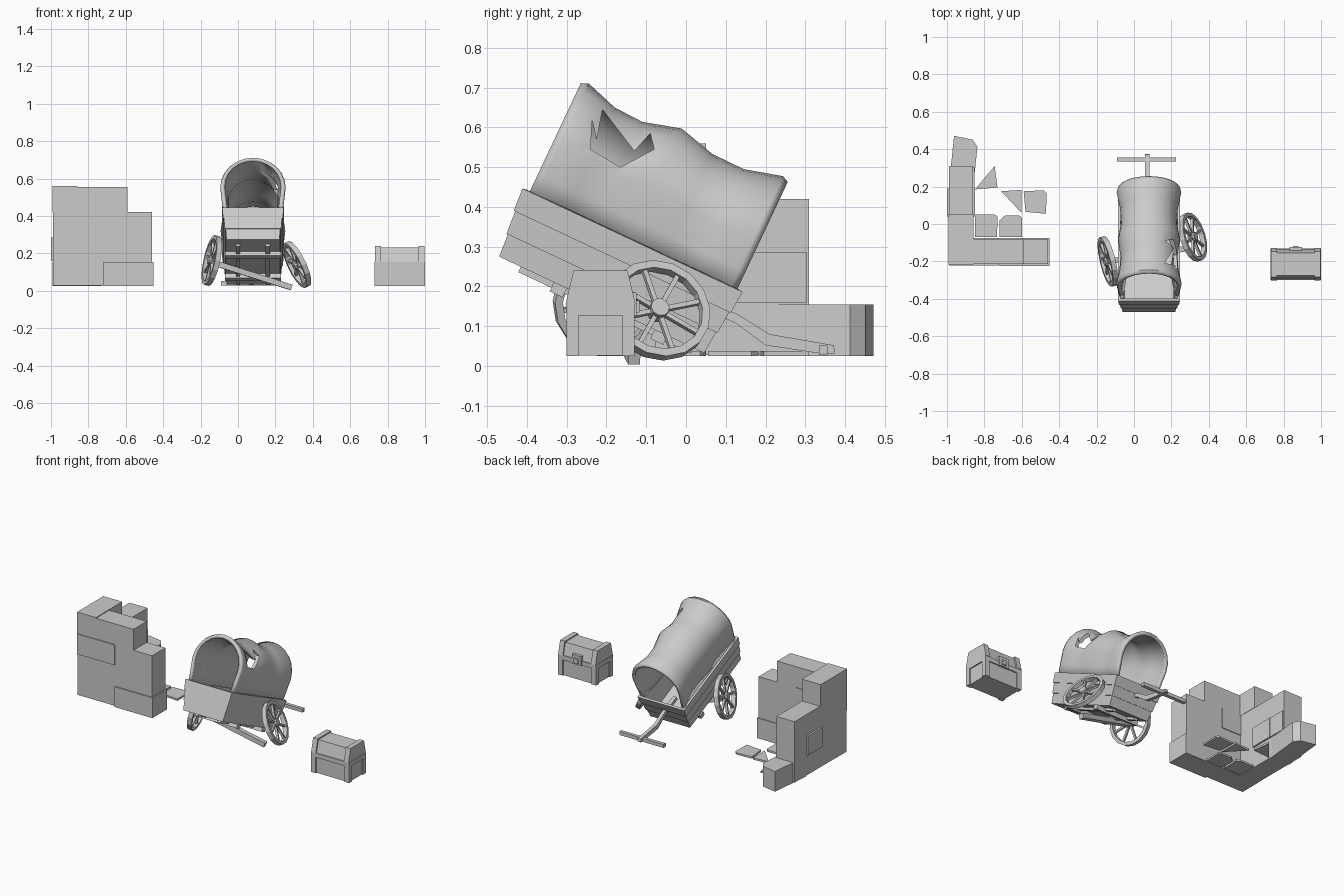
import bpy, bmesh, math
from mathutils import Matrix, Vector, Euler

if "Cube" in bpy.data.objects:
    bpy.data.objects.remove(bpy.data.objects["Cube"])

I = Matrix.Identity(4)


def mesh(name, verts, faces, M=I):
    bm = bmesh.new()
    vs = [bm.verts.new(M @ Vector(v)) for v in verts]
    for f in faces:
        bm.faces.new([vs[i] for i in f])
    bmesh.ops.recalc_face_normals(bm, faces=bm.faces)
    me = bpy.data.meshes.new(name)
    bm.to_mesh(me)
    bm.free()
    ob = bpy.data.objects.new(name, me)
    bpy.context.collection.objects.link(ob)
    return ob


def prism(name, pts, axis, a, b, M=I):
    """Extrude a 2D outline along an axis from a to b."""
    def place(p, c):
        return {'x': (c, p[0], p[1]), 'y': (p[0], c, p[1]), 'z': (p[0], p[1], c)}[axis]
    n = len(pts)
    verts = [place(p, c) for c in (a, b) for p in pts]
    faces = [list(range(n)), list(range(n, 2 * n))]
    faces += [(i, (i + 1) % n, n + (i + 1) % n, n + i) for i in range(n)]
    return mesh(name, verts, faces, M)


def box(name, x, y, z, M=I):
    return prism(name, [(x[0], y[0]), (x[1], y[0]), (x[1], y[1]), (x[0], y[1])], 'z', *z, M)


def beam(name, p, q, w, h):
    """Rectangular bar between two points."""
    p, q = Vector(p), Vector(q)
    M = Matrix.Translation(p) @ (q - p).to_track_quat('Y', 'Z').to_matrix().to_4x4()
    return box(name, (-w / 2, w / 2), (0, (q - p).length), (-h / 2, h / 2), M)


def rings(name, rows, closed, M=I, cap=False):
    """Skin a list of equally long point rows."""
    n = len(rows[0])
    verts = [v for r in rows for v in r]
    faces = []
    for i in range(len(rows) - 1):
        for j in range(n if closed else n - 1):
            k = (j + 1) % n
            faces.append((i * n + j, i * n + k, (i + 1) * n + k, (i + 1) * n + j))
    if cap:
        faces.append(list(range(n)))
    return mesh(name, verts, faces, M)


def smooth(ob, angle=40):
    bpy.ops.object.select_all(action='DESELECT')
    ob.select_set(True)
    bpy.context.view_layer.objects.active = ob
    bpy.ops.object.shade_smooth_by_angle(angle=math.radians(angle))


# Wagon frame: pitched nose-up about x
W = Matrix.Translation((0.08, -0.47, 0.275)) @ Matrix.Rotation(math.radians(-25.2), 4, 'X')

# Wagon bed: flared open box of three overlapping planks
rows = []
for i, v in enumerate((0, .06, .06, .12, .12, .18)):
    t, o = v / .18, .004 * (i // 2)
    w, a, b = .141 + .016 * t + o, -.012 * t - o, .57 + .014 * t + o
    rows.append([(-w, a, v), (w, a, v), (w, b, v), (-w, b, v)])
bed = rings("wagon_bed", rows, True, W, cap=True)
m = bed.modifiers.new("thick", 'SOLIDIFY')
m.thickness, m.offset = .018, -1

# Undercarriage
for u in (.17, .45):
    box("cross_beam", (-.15, .15), (u - .018, u + .018), (-.025, .001), W)
for x in (-.08, .08):
    box("bed_runner", (x - .012, x + .012), (.06, .54), (-.015, .001), W)
beam("loose_axle", (-.13, -.2, .15), (.285, -.13, .018), .03, .03)

# Canopy: hooped cloth, sagging between the hoops
rows = []
for u, r, top in ((.0, .168, .482), (.018, .175, .490), (.104, .158, .463), (.182, .152, .46),
                  (.278, .165, .487), (.375, .15, .462), (.463, .154, .461),
                  (.56, .173, .487), (.577, .168, .479)):
    c = top - r
    row = [(r * .9, u, .165), (r * .95, u, .23)]
    row += [(r * math.cos(math.pi * k / 12), u, c + r * math.sin(math.pi * k / 12)) for k in range(13)]
    row += [(-r * .95, u, .23), (-r * .9, u, .165)]
    rows.append(row)
canopy = rings("canopy", rows, False, W)
smooth(canopy)
m = canopy.modifiers.new("cloth", 'SOLIDIFY')
m.thickness, m.offset = .02, -1
# make sure thickness goes towards the inside of the tunnel
mid = W @ Vector((0, .28, .3))
f = canopy.data.polygons[len(canopy.data.polygons) // 2]
if f.normal.dot(f.center - mid) < 0:
    canopy.data.flip_normals()
# Torn hole in the right side of the cloth
tear = prism("tear_cutter", [(-.24, .545), (-.236, .617), (-.225, .568), (-.21, .645), (-.13, .54),
                             (-.09, .585), (-.08, .545), (-.165, .50)], 'x', .1, .5)
tear.hide_render = True
tear.hide_set(True)
m = canopy.modifiers.new("tear", 'BOOLEAN')
m.object, m.operation, m.solver = tear, 'DIFFERENCE', 'EXACT'

# Tongue and cross bar
prism("tongue", [(.0, .165), (.125, .107), (.2, .052), (.345, .03), (.375, .032), (.372, .052),
                 (.21, .08), (.13, .13), (.01, .185)], 'x', .06, .082)
beam("tongue_bar", (-.09, .345, .04), (.225, .345, .04), .022, .022)


# Wheels: faceted rim, eight spokes, hub
def wheel(side, centre, normal, r):
    M = Matrix.Translation(centre) @ Vector(normal).to_track_quat('Z', 'Y').to_matrix().to_4x4()
    ring = lambda rad, z, n=16: [(rad * math.cos(2 * math.pi * k / n), rad * math.sin(2 * math.pi * k / n), z)
                                 for k in range(n)]
    h, ri = .014, r - .02
    rings(side + "_rim", [ring(r, -h), ring(r, h), ring(ri, h), ring(ri, -h), ring(r, -h)], True, M)
    prism(side + "_hub", [p[:2] for p in ring(.024, 0, 10)], 'z', -.02, .02, M)
    for k in range(8):
        S = M @ Matrix.Rotation(math.pi * k / 4 + .2, 4, 'Z')
        box(side + "_spoke", (.015, ri + .005), (-.006, .006), (-.007, .007), S)


wheel("right_wheel", (.314, -.07, .14), (.87, .27, .42), .133)
wheel("left_wheel", (-.14, -.2, .162), (1, .24, -.22), .136)

# Chest: body, frame, faceted lid and latch
box("chest_body", (.737, .993), (-.293, -.137), (.026, .155))
for x in (.73, .968):
    for y in (-.3, -.16):
        box("chest_post", (x, x + .032), (y, y + .03), (.025, .155))
for y in (-.3, -.142):
    box("chest_rail", (.73, 1), (y, y + .012), (.127, .155))
for x in (.73, .988):
    box("chest_side_rail", (x, x + .012), (-.3, -.13), (.127, .155))


def lid(name, g, a, b):
    prism(name, [(-.295 - g, .155), (-.275 - g, .232 + g), (-.155 + g, .232 + g), (-.135 + g, .155)], 'x', a, b)


lid("chest_lid", 0, .737, .993)
lid("chest_lid_band", .008, .732, .765)
lid("chest_lid_band", .008, .965, .998)
box("chest_latch", (.832, .898), (-.145, -.124), (.125, .185))
box("chest_latch_pin", (.85, .88), (-.14, -.117), (.135, .165))

# Ruined wall, front wing
prism("front_wall", [(-.99, .028), (-.46, .028), (-.46, .42), (-.592, .42), (-.592, .555), (-.99, .555)],
      'y', -.215, -.08)
box("front_block_upper", (-.99, -.722), (-.222, -.075), (.292, .422))
box("front_block_lower", (-.72, -.452), (-.224, -.075), (.025, .155))
# Ruined wall, left wing stepping down towards the back
box("corner_block", (-.992, -.858), (-.217, .05), (.42, .56))
prism("left_wall", [(-.215, .028), (.31, .028), (.31, .42), (-.215, .42)], 'x', -.988, -.86)
box("left_block_mid", (-1, -.85), (.04, .19), (.16, .285))
box("left_block_inner", (-.985, -.853), (.17, .305), (.16, .285))
E = Matrix.Translation((-.905, .39, 0)) @ Matrix.Rotation(math.radians(-6), 4, 'Z')
prism("end_block", [(-.065, -.2), (.065, -.2), (.065, .03), (.035, .065), (-.065, .075)], 'z', .025, .155, E)

# Floor slabs, some broken
slabs = [[(-.85, -.07), (-.732, -.07), (-.73, .04), (-.745, .05), (-.85, .05)],
         [(-.718, -.07), (-.6, -.07), (-.6, .035), (-.612, .045), (-.69, .045), (-.718, .02)],
         [(-.58, .065), (-.47, .055), (-.468, .165), (-.485, .18), (-.59, .175)],
         [(-.71, .175), (-.602, .182), (-.602, .06)],
         [(-.85, .185), (-.73, .195), (-.745, .31)]]
for s in slabs:
    prism("floor_slab", s, 'z', .025, .037)
